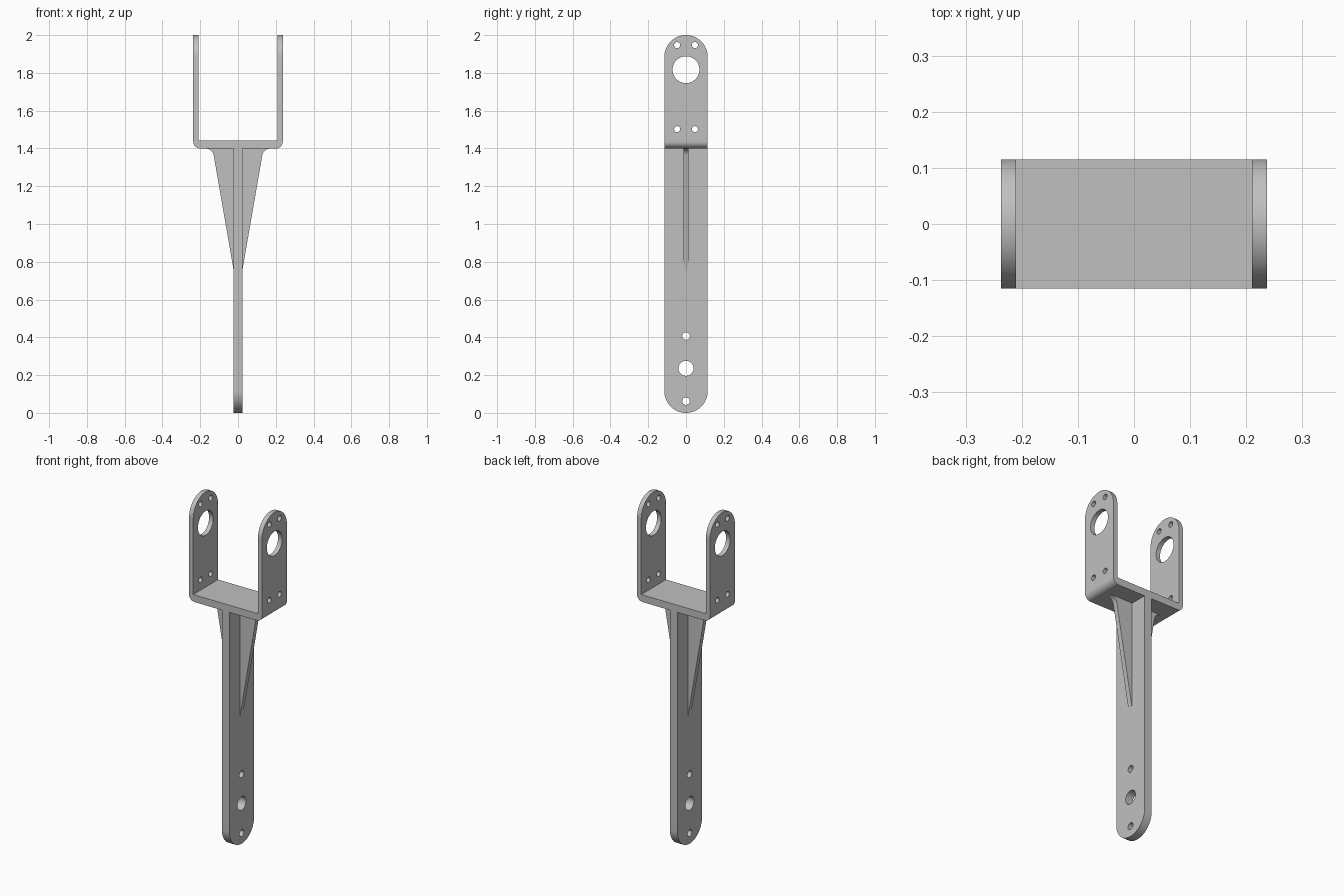
import bpy, bmesh
from math import sin, cos, pi, radians
from mathutils import Euler

if "Cube" in bpy.data.objects:
    bpy.data.objects.remove(bpy.data.objects["Cube"])

HALF_W = 0.115      # half depth of the arm, also the end radius
BLADE = 0.024       # half thickness of the blade
SADDLE = 1.4        # underside of the fork
OUT, INNER = 0.237, 0.21

steel = bpy.data.materials.new("light_grey_metal")
steel.use_nodes = True
GREY = (0.53, 0.53, 0.53, 1)
steel.diffuse_color = GREY
steel.node_tree.nodes["Principled BSDF"].inputs["Base Color"].default_value = GREY

FRONT = Euler((pi / 2, 0, 0))
SIDE = Euler((pi / 2, 0, pi / 2))


def arc(cx, cy, r, start, end, n):
    angles = [radians(start + (end - start) * i / n) for i in range(n + 1)]
    return [(cx + r * cos(a), cy + r * sin(a)) for a in angles]


def circle(cx, cy, r, n=32):
    return arc(cx, cy, r, 0, 360, n)[:-1]


def baked_mesh(obj):
    deps = bpy.context.evaluated_depsgraph_get()
    return bpy.data.meshes.new_from_object(obj.evaluated_get(deps))


def plate(name, loops, half, facing):
    """Solid plate from an outline followed by hole loops."""
    curve = bpy.data.curves.new(name, "CURVE")
    curve.dimensions, curve.fill_mode, curve.extrude = "2D", "BOTH", half
    for loop in loops:
        spline = curve.splines.new("POLY")
        spline.points.add(len(loop) - 1)
        for point, (u, v) in zip(spline.points, loop):
            point.co = (u, v, 0, 1)
        spline.use_cyclic_u = True
    temp = bpy.data.objects.new(name + "_outline", curve)
    bpy.context.collection.objects.link(temp)
    mesh = baked_mesh(temp)
    bpy.data.objects.remove(temp)
    mesh.transform(facing.to_matrix().to_4x4())
    bm = bmesh.new()
    bm.from_mesh(mesh)
    bmesh.ops.remove_doubles(bm, verts=bm.verts, dist=1e-5)
    bmesh.ops.recalc_face_normals(bm, faces=bm.faces)
    bm.to_mesh(mesh)
    bm.free()
    mesh.materials.clear()
    mesh.materials.append(steel)
    obj = bpy.data.objects.new(name, mesh)
    bpy.context.collection.objects.link(obj)
    return obj


# Blade: long flat bar with a rounded foot and three holes
foot = arc(0, HALF_W, HALF_W, 180, 360, 40)
blade = plate("blade", [foot + [(HALF_W, SADDLE), (-HALF_W, SADDLE)],
                        circle(0, 0.062, 0.02), circle(0, 0.236, 0.04),
                        circle(0, 0.407, 0.02)], BLADE, SIDE)

# Fork: U section with rounded lower corners, trimmed to the drilled side outline
r = 0.037
u_shape = (arc(-OUT + r, SADDLE + r, r, 180, 270, 10)
           + arc(OUT - r, SADDLE + r, r, 270, 360, 10)
           + [(OUT, 2.1), (INNER, 2.1), (INNER, 1.442),
              (-INNER, 1.442), (-INNER, 2.1), (-OUT, 2.1)])
fork = plate("fork", [u_shape], 0.2, FRONT)
crown = arc(0, 2 - HALF_W, HALF_W, 0, 180, 40)
holes = [circle(0, 1.817, 0.071, 48)]
holes += [circle(y, z, 0.016) for y in (-0.047, 0.047) for z in (1.502, 1.947)]
trim = plate("fork_trim", [crown + [(-HALF_W, 1.3), (HALF_W, 1.3)]] + holes, 0.4, SIDE)
trim.hide_render = True
mod = fork.modifiers.new("trim", "BOOLEAN")
mod.operation, mod.solver, mod.object = "INTERSECT", "EXACT", trim
trimmed = baked_mesh(fork)
fork.modifiers.clear()
fork.data = trimmed
bpy.data.objects.remove(trim)

# Ribs: tapered gussets with a fillet under the fork
parts = [blade, fork]
for side, label in ((1, "left"), (-1, "right")):
    edge = [(BLADE, 0.75), (0.0255, 0.77), (0.03, 0.795)]
    edge += arc(0.172, 1.356, 0.044, 170, 90, 10) + [(BLADE, SADDLE)]
    parts.append(plate(label + "_rib", [[(side * x, z) for x, z in edge]], 0.014, FRONT))

# Smooth the rounded ends and bores, keep the plate edges sharp
bpy.ops.object.select_all(action="DESELECT")
for part in parts:
    part.select_set(True)
bpy.context.view_layer.objects.active = fork
bpy.ops.object.shade_smooth_by_angle(angle=radians(30))
